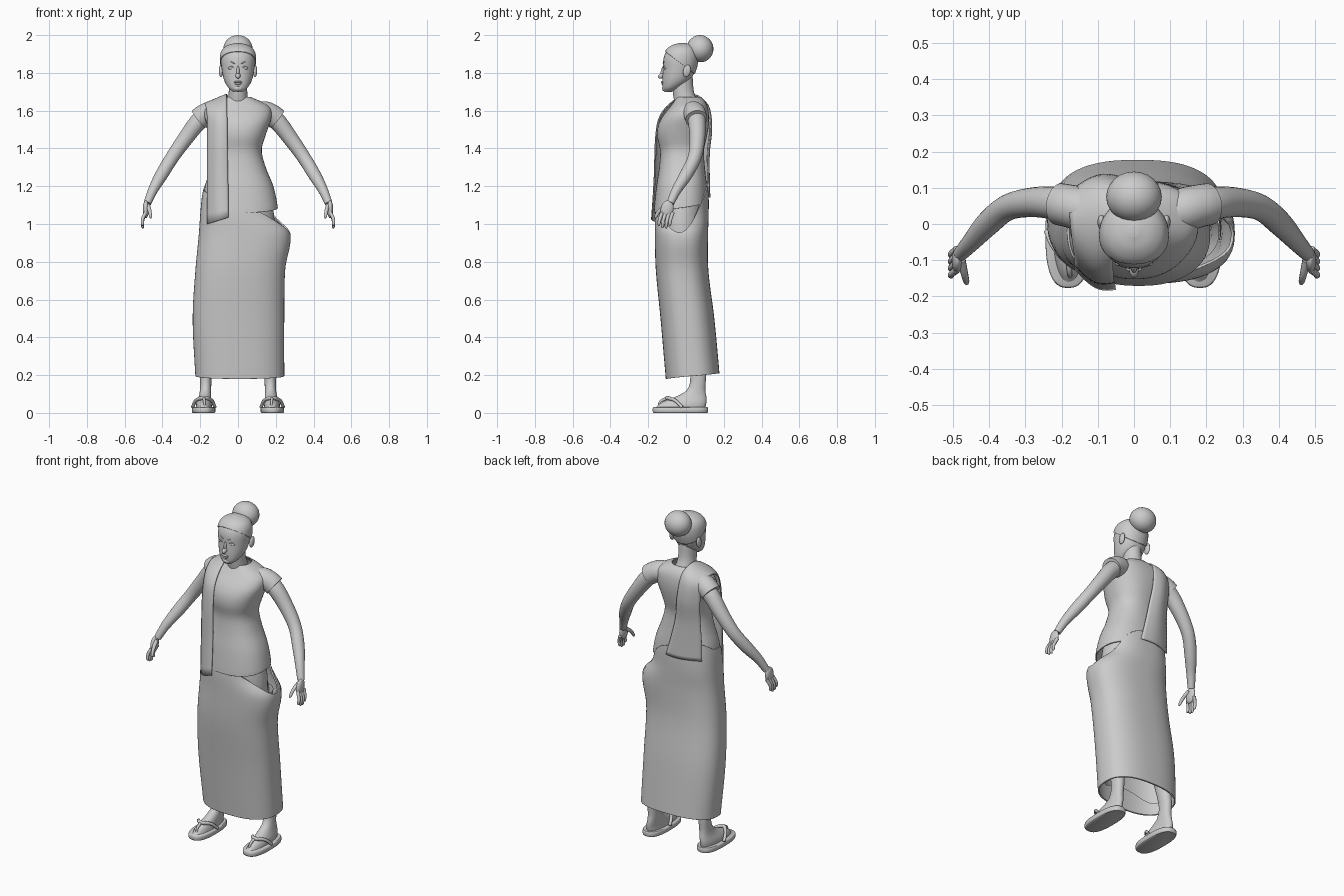
import bpy, bmesh
from math import sin, cos, pi, exp, tanh
from mathutils import Vector, Matrix

if "Cube" in bpy.data.objects:
    bpy.data.objects.remove(bpy.data.objects["Cube"])

clay = bpy.data.materials.new("clay grey")
clay.use_nodes = True
clay.diffuse_color = (0.6, 0.6, 0.6, 1)
clay.node_tree.nodes["Principled BSDF"].inputs["Base Color"].default_value = (0.6, 0.6, 0.6, 1)


def finish(bm, name, thick=0, angle=0.7):
    bmesh.ops.recalc_face_normals(bm, faces=bm.faces)
    mesh = bpy.data.meshes.new(name)
    bm.to_mesh(mesh)
    bm.free()
    mesh.materials.append(clay)
    ob = bpy.data.objects.new(name, mesh)
    bpy.context.collection.objects.link(ob)
    if thick:
        mod = ob.modifiers.new("thickness", "SOLIDIFY")
        mod.thickness = thick
        mod.offset = -1
    bpy.ops.object.select_all(action="DESELECT")
    bpy.context.view_layer.objects.active = ob
    ob.select_set(True)
    bpy.ops.object.shade_smooth_by_angle(angle=angle)
    return ob


def interp(keys, t):
    """Smooth curve through keys whose first entry is the parameter."""
    t = min(max(t, keys[0][0]), keys[-1][0])
    i = max(j for j in range(len(keys) - 1) if keys[j][0] <= t)
    a, b = keys[i], keys[i + 1]
    p, q = keys[max(i - 1, 0)], keys[min(i + 2, len(keys) - 1)]
    h = b[0] - a[0]
    s = (t - a[0]) / h
    out = []
    for k in range(1, len(a)):
        m0 = (b[k] - p[k]) / (b[0] - p[0]) * h
        m1 = (q[k] - a[k]) / (q[0] - a[0]) * h
        out.append((2*s**3 - 3*s*s + 1)*a[k] + (s**3 - 2*s*s + s)*m0
                   + (3*s*s - 2*s**3)*b[k] + (s**3 - s*s)*m1)
    return out


def shell_bm(keys, power=2, low=None, high=None, rings=24, n=48, caps=False, grow=0):
    """Loft of (z, x min, x max, y front, y back); edges may vary with angle."""
    bm = bmesh.new()
    rows = []
    for r in range(rings + 1):
        t = (1 - cos(pi * r / rings)) / 2
        row = []
        for k in range(n):
            a = -pi + 2 * pi * k / n
            z0 = low(a) if low else keys[0][0]
            z1 = high(a) if high else keys[-1][0]
            z = z0 + (z1 - z0) * t
            x0, x1, y0, y1 = interp(keys, z)
            c, s = cos(a), sin(a)
            e = 2 / power
            px = (abs(c) ** e) * (1 if c > 0 else -1)
            py = (abs(s) ** e) * (1 if s > 0 else -1)
            row.append(bm.verts.new(((x0 + x1)/2 + ((x1 - x0)/2 + grow)*px,
                                     (y0 + y1)/2 + ((y1 - y0)/2 + grow)*py, z + grow*(2*t - 1))))
        rows.append(row)
    for lo, hi in zip(rows, rows[1:]):
        for k in range(n):
            j = (k + 1) % n
            bm.faces.new((lo[k], lo[j], hi[j], hi[k]))
    if caps:
        bm.faces.new(rows[0][::-1])
        bm.faces.new(rows[-1])
    return bm


def shell(name, keys, thick=0, **kw):
    return finish(shell_bm(keys, **kw), name, thick)


def sym(keys):
    return [(z, -w, w, f, b) for z, w, f, b in keys]


def ball(name, at, size, tilt=0):
    bm = bmesh.new()
    m = Matrix.Translation(at) @ Matrix.Rotation(tilt, 4, "X") @ Matrix.Diagonal((*size, 1))
    bmesh.ops.create_uvsphere(bm, u_segments=24, v_segments=16, radius=1, matrix=m)
    return finish(bm, name, angle=3)


def tube(name, pts, side=1, steps=5, n=14):
    """Round tube along (x, y, z, radius) points, mirrored by side."""
    keys = [(i, *p) for i, p in enumerate(pts)]
    path = [interp(keys, i / steps) for i in range((len(pts) - 1) * steps + 1)]
    bm = bmesh.new()
    rows = []
    for i, (x, y, z, r) in enumerate(path):
        d = Vector(path[min(i + 1, len(path) - 1)][:3]) - Vector(path[max(i - 1, 0)][:3])
        u = d.cross(Vector((0.3, 1, 0.2))).normalized()
        v = d.cross(u).normalized()
        ring = [Vector((x, y, z)) + r*(cos(2*pi*k/n)*u + sin(2*pi*k/n)*v) for k in range(n)]
        rows.append([bm.verts.new((side * p.x, p.y, p.z)) for p in ring])
    for lo, hi in zip(rows, rows[1:]):
        for k in range(n):
            bm.faces.new((lo[k], lo[(k + 1) % n], hi[(k + 1) % n], hi[k]))
    bm.faces.new(rows[0])
    bm.faces.new(rows[-1])
    return finish(bm, name, angle=1)


# Head, neck and hair
head = sym([(1.70, .025, -.115, -.075), (1.72, .05, -.123, -.035), (1.76, .073, -.125, .02),
            (1.82, .086, -.122, .05), (1.88, .09, -.118, .06), (1.92, .077, -.098, .05),
            (1.943, .045, -.065, .025), (1.952, .008, -.03, -.01)])
shell("head", head, power=2.1, rings=40, caps=True)
hair = shell_bm(head, power=2.1, rings=40, caps=True, grow=.006)
bmesh.ops.bisect_plane(hair, geom=hair.verts[:] + hair.edges[:] + hair.faces[:],
                       plane_co=(0, 0, 1.83), plane_no=(0, .75, 1), clear_inner=True)
finish(hair, "hair", .005)
ball("hair_bun", (0, .075, 1.928), (.077, .07, .072), .3)
shell("neck", sym([(1.6, .08, -.05, .08), (1.65, .056, -.062, .06), (1.7, .049, -.07, .042),
                   (1.78, .05, -.075, .035)]))
ball("nose", (0, -.128, 1.785), (.013, .021, .014), .4)
ball("nose_bridge", (0, -.121, 1.81), (.008, .012, .03), -.25)
ball("upper_lip", (0, -.124, 1.752), (.022, .009, .006))
ball("lower_lip", (0, -.122, 1.743), (.018, .009, .007))
ball("chin", (0, -.112, 1.718), (.025, .015, .016))

for side, tag in ((1, "left"), (-1, "right")):
    # Face details
    ball(tag + "_eye", (side * .036, -.107, 1.825), (.017, .01, .008))
    tube(tag + "_eyelid", [(.018, -.118, 1.824, .002), (.036, -.115, 1.834, .003),
                           (.056, -.098, 1.826, .002)], side)
    tube(tag + "_brow", [(.014, -.122, 1.848, .002), (.036, -.113, 1.857, .003),
                         (.058, -.097, 1.848, .002)], side)
    ball(tag + "_ear", (side * .09, .005, 1.81), (.011, .02, .033), -.2)

    # Arm and hand
    tube(tag + "_arm", [(.12, .05, 1.585, .045), (.2, .057, 1.55, .047), (.28, .06, 1.45, .041),
                        (.35, .045, 1.35, .036), (.405, 0, 1.26, .034), (.45, -.05, 1.18, .026),
                        (.48, -.083, 1.11, .02)], side, n=24)
    ball(tag + "_palm", (side * .488, -.1, 1.078), (.016, .034, .048), -.2)
    for i in range(4):
        y = -.127 + i * .019
        drop = (.0, .012, .014, .002)[i]
        tube(f"{tag}_finger_{i + 1}", [(.49, y, 1.06, .01), (.505, y - .012, 1.025 - drop/2, .009),
                                       (.505, y - .016, 1 - drop, .008),
                                       (.5, y - .016, .992 - drop, .003)], side, n=10)
    tube(tag + "_thumb", [(.478, -.1, 1.1, .013), (.468, -.14, 1.07, .01),
                          (.463, -.16, 1.04, .008), (.462, -.165, 1.03, .003)], side, n=10)

    # Cap sleeve
    tube(tag + "_sleeve", [(.09, .025, 1.595, .05), (.14, .04, 1.59, .06),
                           (.18, .05, 1.575, .059), (.207, .055, 1.555, .058)], side, n=28)

    # Leg and foot
    def placed(keys):
        return [(z, side*c - w, side*c + w, f, b) for z, c, w, f, b in keys]
    shell(tag + "_leg", placed([(.03, .18, .043, -.16, .103), (.055, .18, .04, -.13, .108),
                                (.085, .175, .033, -.055, .108), (.12, .172, .03, .005, .102),
                                (.2, .17, .031, .022, .106), (.5, .15, .052, -.045, .09),
                                (.95, .1, .085, -.11, .09)]), power=2.1, rings=36, caps=True)
    shell(tag + "_sandal_sole", placed([(0, .182, .058, -.172, .114), (.004, .182, .062, -.176, .117),
                                        (.026, .182, .062, -.176, .117),
                                        (.03, .182, .058, -.172, .114)]),
          power=2.6, rings=6, caps=True)
    tube(tag + "_sandal_strap", [(.122, -.02, .03, .009), (.14, -.06, .067, .009),
                                 (.18, -.1, .079, .011), (.222, -.06, .067, .009),
                                 (.24, -.02, .03, .009)], side)
    tube(tag + "_toe_post", [(.18, -.1, .078, .009), (.178, -.135, .06, .007),
                             (.176, -.145, .03, .006)], side)

# Hips under the cloth
shell("hips", sym([(.85, .19, -.14, .1), (1.0, .195, -.15, .105), (1.2, .165, -.135, .095),
                   (1.3, .13, -.125, .09)]), caps=True)

# Blouse
shell("blouse", [(1.05, -.185, .212, -.172, .115), (1.1, -.185, .209, -.168, .115),
                 (1.2, -.175, .187, -.157, .11), (1.3, -.143, .147, -.142, .1),
                 (1.39, -.125, .125, -.137, .095), (1.46, -.14, .143, -.152, .11),
                 (1.52, -.16, .163, -.148, .12), (1.57, -.178, .178, -.125, .122),
                 (1.62, -.168, .168, -.085, .115), (1.65, -.118, .118, -.062, .1),
                 (1.672, -.068, .068, -.05, .078)],
      thick=.006, power=2.3, rings=36, low=lambda a: 1.085 + .025 * sin(a))

# Long wrapped skirt, loose and open at the left hip
skirt = [(.18, -.225, .245, -.107, .18), (.5, -.24, .245, -.135, .15),
         (.76, -.225, .25, -.16, .118), (.95, -.207, .277, -.165, .117),
         (1.05, -.2, .205, -.164, .12), (1.15, -.19, .19, -.155, .12),
         (1.27, -.165, .165, -.135, .112)]


def skirt_top(a):
    return 1.08 + .12 * max(0, sin(a)) + .1 * max(0, -cos(a)) - .125 * exp(-(a / .75) ** 2)


shell("skirt", skirt, thick=.008, power=2.5, rings=32, n=64,
      low=lambda a: .195 + .015 * sin(a), high=skirt_top)
shell("skirt_lining", [(z, x0*.85, x1*.85, y0 + .03, y1 - .03) for z, x0, x1, y0, y1 in skirt[:4]],
      power=2.2, n=64, low=lambda a: .27 + .03 * sin(3 * a))

# Shoulder cloth hanging from hem to hem over the right shoulder
inner = [(-.05, -.182, 1.035), (-.052, -.166, 1.25), (-.055, -.16, 1.45), (-.057, -.137, 1.57),
         (-.06, -.062, 1.66), (-.06, .03, 1.69), (-.045, .105, 1.645), (-.03, .129, 1.52),
         (-.01, .116, 1.38), (.02, .118, 1.25), (.05, .122, 1.14)]
outer = [(-.165, -.125, 1.0), (-.165, -.118, 1.25), (-.165, -.11, 1.45), (-.165, -.09, 1.57),
         (-.172, -.04, 1.625), (-.178, .03, 1.64), (-.172, .09, 1.6), (-.165, .1, 1.5),
         (-.16, .09, 1.38), (-.165, .085, 1.25), (-.165, .085, 1.14)]
rails = [(i, *p, *q) for i, (p, q) in enumerate(zip(inner, outer))]
bm = bmesh.new()
grid = []
for i in range(51):
    v = interp(rails, i / 5)
    p, q = Vector(v[:3]), Vector(v[3:])
    row = []
    for u in range(11):
        c = p.lerp(q, u / 10)
        c.y += .024 * sin(pi * u / 10) * tanh(c.y * 15)
        row.append(bm.verts.new(c))
    grid.append(row)
for a, b in zip(grid, grid[1:]):
    for k in range(10):
        bm.faces.new((a[k], a[k + 1], b[k + 1], b[k]))
finish(bm, "shoulder_cloth", .006)
